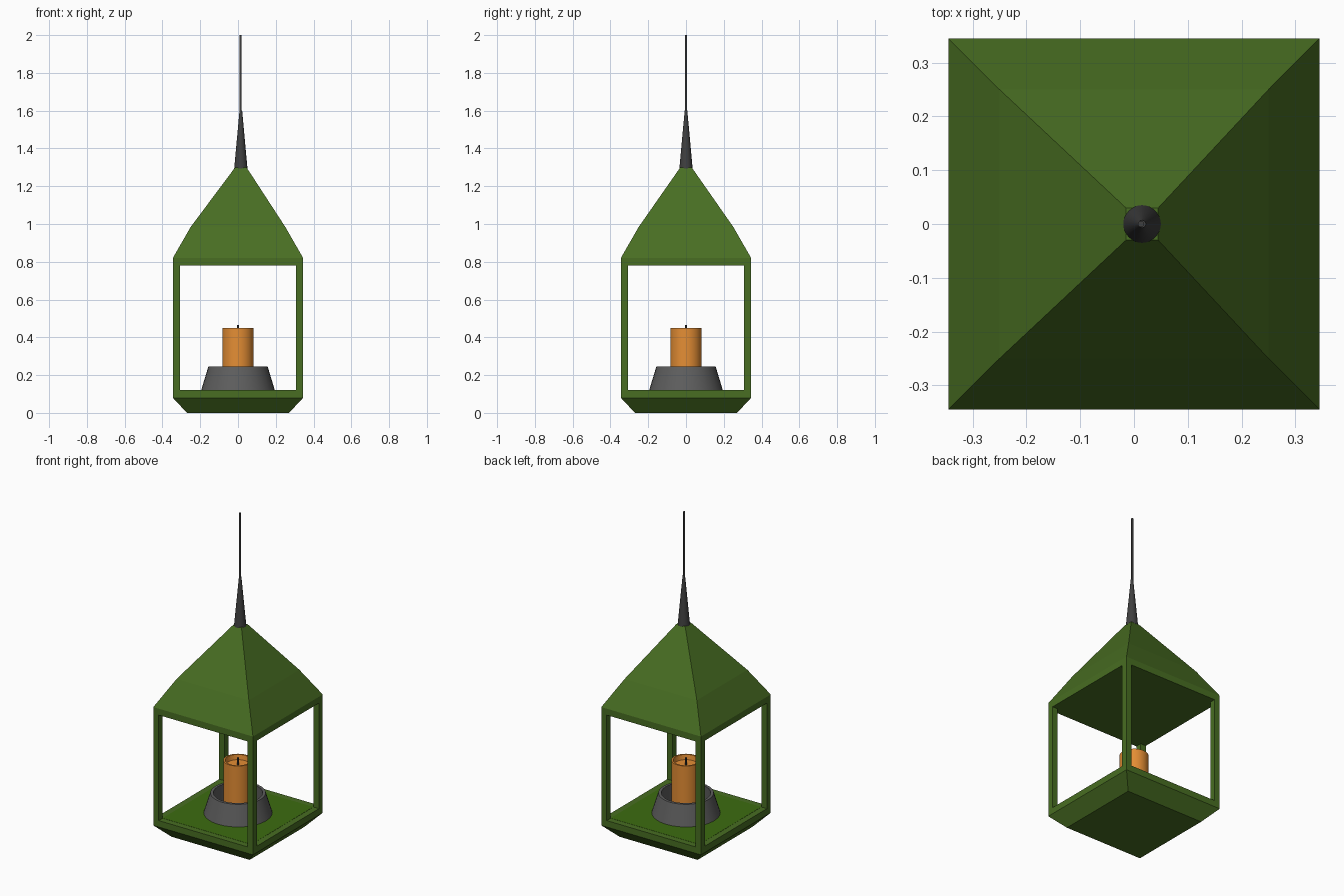
import bpy, bmesh, math
from mathutils import Vector

if "Cube" in bpy.data.objects:
    bpy.data.objects.remove(bpy.data.objects["Cube"])


def material(name, rgb):
    m = bpy.data.materials.new(name)
    m.diffuse_color = (*rgb, 1)
    m.use_nodes = True
    m.node_tree.nodes["Principled BSDF"].inputs["Base Color"].default_value = m.diffuse_color
    return m


GREEN = material("green_paint", (0.065, 0.155, 0.016))
FLOOR = material("floor_green", (0.045, 0.15, 0.005))
ORANGE = material("orange_wax", (0.78, 0.27, 0.035))
DARK = material("dark_metal", (0.05, 0.05, 0.05))
IRON = material("iron", (0.11, 0.11, 0.11))


def finish(name, bm, mat, smooth=False):
    bmesh.ops.recalc_face_normals(bm, faces=bm.faces)
    me = bpy.data.meshes.new(name)
    bm.to_mesh(me)
    bm.free()
    me.materials.append(mat)
    ob = bpy.data.objects.new(name, me)
    bpy.context.collection.objects.link(ob)
    if smooth:
        bpy.ops.object.select_all(action='DESELECT')
        bpy.context.view_layer.objects.active = ob
        ob.select_set(True)
        bpy.ops.object.shade_smooth_by_angle(angle=math.radians(35))
    return ob


def square_loft(name, levels, mat):
    """Stack of square sections: (half width, z, x offset)."""
    bm = bmesh.new()
    rings = [[bm.verts.new((sx * h + ox, sy * h, z))
              for sx, sy in ((-1, -1), (1, -1), (1, 1), (-1, 1))]
             for h, z, ox in levels]
    for a, b in zip(rings, rings[1:]):
        for i in range(4):
            j = (i + 1) % 4
            bm.faces.new((a[i], a[j], b[j], b[i]))
    bm.faces.new(rings[0])
    bm.faces.new(rings[-1])
    return finish(name, bm, mat)


def lathe(name, profile, mat, x=0.0, sides=32):
    """Spin an (r, z) profile that starts and ends on the axis."""
    bm = bmesh.new()
    vs = [bm.verts.new((r, 0, z)) for r, z in profile]
    edges = [bm.edges.new(p) for p in zip(vs, vs[1:])]
    bmesh.ops.spin(bm, geom=vs + edges, cent=(0, 0, 0), axis=(0, 0, 1),
                   angle=2 * math.pi, steps=sides, use_duplicate=False)
    bmesh.ops.remove_doubles(bm, verts=bm.verts, dist=1e-5)
    bmesh.ops.translate(bm, verts=bm.verts, vec=Vector((x, 0, 0)))
    return finish(name, bm, mat, True)


# Tapered base with the rail, and the floor panel lying in it
square_loft("base", [(0.27, 0, 0), (0.345, 0.08, 0), (0.345, 0.12, 0)], GREEN)
square_loft("floor_panel", [(0.307, 0.115, 0), (0.307, 0.121, 0)], FLOOR)

# Corner posts
for sx, side in ((-1, "left"), (1, "right")):
    for sy, end in ((-1, "front"), (1, "back")):
        post = square_loft(f"post_{end}_{side}",
                           [(0.019, 0.12, 0), (0.019, 0.78, 0)], GREEN)
        post.location = (sx * 0.326, sy * 0.326, 0)

# Roof with a flat ceiling and a slight change of slope
square_loft("roof", [(0.345, 0.78, 0), (0.345, 0.82, 0), (0.25, 0.985, 0),
                     (0.03, 1.3, 0.015)], GREEN)

# Spire and hanging rod
lathe("spire", [(0, 1.295), (0.035, 1.295), (0.007, 1.6), (0, 1.6)], DARK, 0.015)
lathe("hanging_rod", [(0, 1.6), (0.006, 1.6), (0.006, 2), (0, 2)], DARK, 0.013, 12)

# Candle holder, candle and wick
lathe("candle_holder", [(0, 0.12), (0.195, 0.12), (0.157, 0.245), (0.14, 0.245),
                        (0.14, 0.14), (0, 0.14)], IRON)
lathe("candle", [(0, 0.14), (0.083, 0.14), (0.083, 0.45), (0.073, 0.45),
                 (0.068, 0.42), (0, 0.42)], ORANGE)
lathe("wick", [(0, 0.42), (0.005, 0.42), (0.005, 0.465), (0, 0.465)], DARK, 0, 8)
